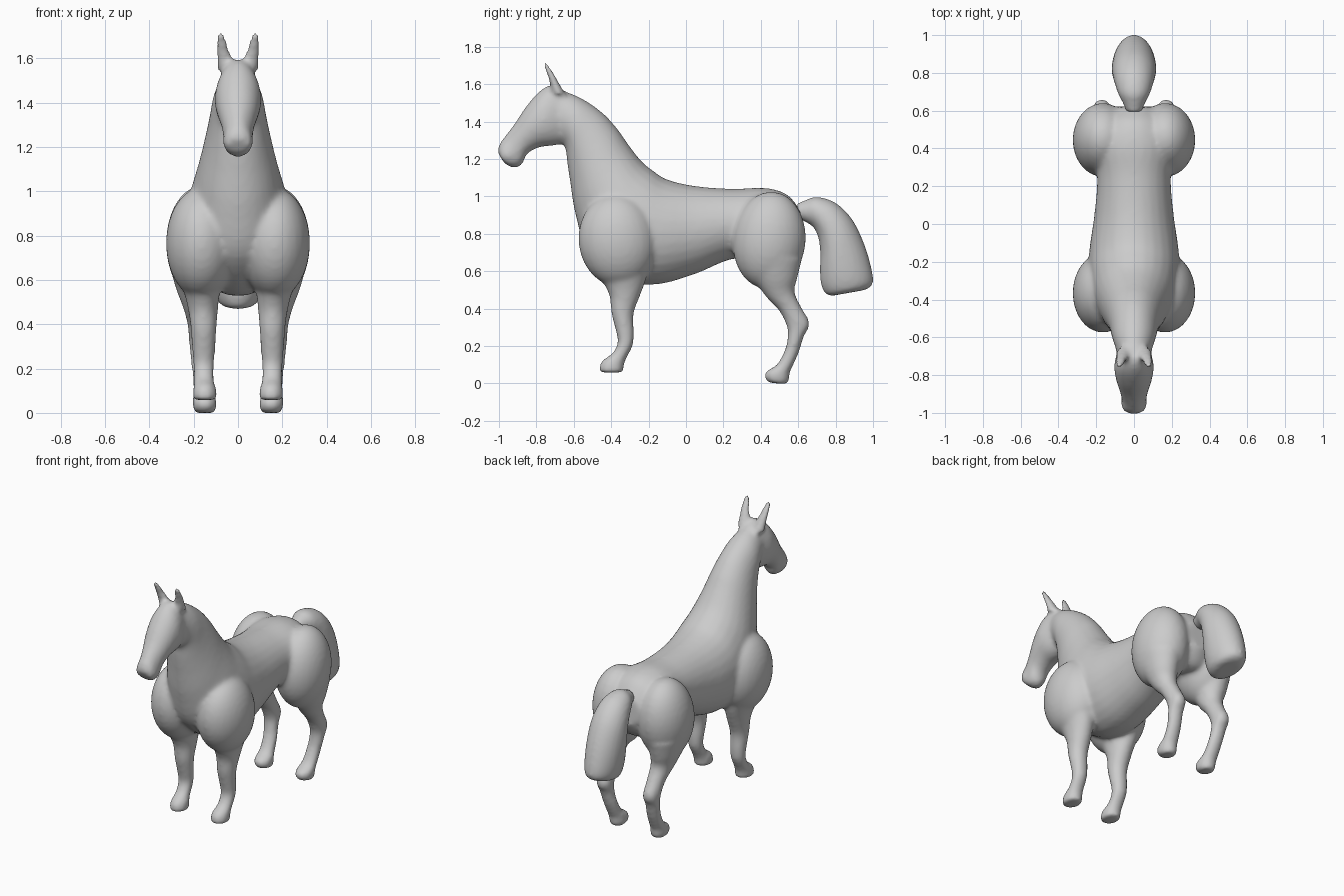
import bpy, bmesh, math
from mathutils import Matrix, Vector


def catmull(a, b, c, d, t):
    return [0.5 * (2 * q + (r - p) * t + (2 * p - 5 * q + 4 * r - s) * t * t
                   + (3 * q - p - 3 * r + s) * t ** 3) for p, q, r, s in zip(a, b, c, d)]


def loft(bm, rings, side=1, steps=5, n=28):
    """Tube through oval rings: (y1, z1, y2, z2, half width, x centre)."""
    dense = []
    for i in range(len(rings) - 1):
        a, d = rings[max(i - 1, 0)], rings[min(i + 2, len(rings) - 1)]
        dense += [catmull(a, rings[i], rings[i + 1], d, k / steps) for k in range(steps)]
    dense.append(rings[-1])
    loops = []
    for y1, z1, y2, z2, w, x in dense:
        loop = []
        for k in range(n):
            t = math.tau * k / n
            c, s = math.cos(t), math.sin(t)
            loop.append(bm.verts.new((side * (x + w * s), (y1 + y2) / 2 + (y1 - y2) / 2 * c,
                                      (z1 + z2) / 2 + (z1 - z2) / 2 * c)))
        loops.append(loop)
    for p, q in zip(loops, loops[1:]):
        for k in range(n):
            j = (k + 1) % n
            bm.faces.new((p[k], p[j], q[j], q[k]))
    bm.faces.new(loops[0])
    bm.faces.new(loops[-1])


def ball(bm, centre, radii, tilt=0):
    m = Matrix.Translation(centre) @ Matrix.Rotation(tilt, 4, 'X') @ Matrix.Diagonal((*radii, 1))
    bmesh.ops.create_uvsphere(bm, u_segments=28, v_segments=18, radius=1, matrix=m)


def finish(bm, name, voxel, smooth):
    bmesh.ops.recalc_face_normals(bm, faces=bm.faces)
    me = bpy.data.meshes.new(name)
    bm.to_mesh(me)
    bm.free()
    ob = bpy.data.objects.new(name, me)
    bpy.context.collection.objects.link(ob)
    r = ob.modifiers.new("fuse", 'REMESH')
    r.mode = 'VOXEL'
    r.voxel_size = voxel
    r.use_smooth_shade = True
    s = ob.modifiers.new("soften", 'SMOOTH')
    s.factor = 0.5
    s.iterations = smooth
    return ob


bm = bmesh.new()

# Trunk and neck, rump to poll
loft(bm, [(.615, .92, .625, .74, .09, 0), (.54, 1.01, .55, .64, .18, 0),
          (.42, 1.045, .42, .65, .22, 0), (.25, 1.04, .25, .665, .195, 0),
          (.05, 1.055, .05, .585, .21, 0), (-.10, 1.09, -.15, .53, .235, 0),
          (-.18, 1.14, -.33, .55, .24, 0), (-.24, 1.19, -.52, .70, .22, 0),
          (-.31, 1.28, -.59, .90, .18, 0), (-.37, 1.365, -.62, 1.08, .15, 0),
          (-.45, 1.45, -.635, 1.18, .13, 0), (-.56, 1.525, -.645, 1.26, .115, 0),
          (-.65, 1.56, -.68, 1.30, .095, 0), (-.70, 1.57, -.74, 1.32, .08, 0)])

# Head, poll to muzzle
loft(bm, [(-.64, 1.56, -.63, 1.34, .075, 0), (-.72, 1.595, -.65, 1.285, .09, 0),
          (-.785, 1.56, -.72, 1.27, .105, 0), (-.855, 1.48, -.79, 1.26, .095, 0),
          (-.915, 1.39, -.85, 1.225, .076, 0), (-.965, 1.325, -.88, 1.165, .066, 0),
          (-.997, 1.28, -.93, 1.155, .066, 0), (-1.007, 1.235, -.97, 1.175, .052, 0)])

for side in (1, -1):
    # Shoulder and haunch muscles
    ball(bm, (side * .165, -.365, .765), (.16, .21, .25), .12)
    ball(bm, (side * .165, .445, .765), (.16, .195, .26), -.1)
    # Ear
    loft(bm, [(-.72, 1.55, -.64, 1.54, .04, .052), (-.73, 1.61, -.675, 1.60, .033, .062),
              (-.745, 1.66, -.70, 1.645, .028, .072), (-.762, 1.70, -.728, 1.69, .021, .077),
              (-.757, 1.718, -.743, 1.714, .010, .078)], side)
    # Front leg
    loft(bm, [(-.52, .68, -.19, .66, .12, .18), (-.46, .57, -.215, .55, .085, .165),
              (-.41, .47, -.245, .47, .068, .158), (-.40, .38, -.28, .37, .058, .155),
              (-.378, .29, -.278, .27, .052, .155), (-.365, .22, -.285, .20, .047, .155),
              (-.395, .16, -.32, .13, .046, .153), (-.45, .12, -.333, .09, .053, .15),
              (-.465, .075, -.333, .068, .055, .15), (-.46, .058, -.34, .058, .050, .15)], side)
    # Hind leg
    loft(bm, [(.29, .68, .62, .66, .12, .19), (.36, .56, .595, .56, .09, .19),
              (.43, .46, .58, .49, .068, .18), (.50, .385, .615, .41, .055, .173),
              (.54, .30, .662, .32, .05, .17), (.543, .24, .63, .25, .047, .167),
              (.525, .17, .605, .17, .046, .16), (.485, .10, .575, .10, .048, .155),
              (.43, .065, .555, .055, .054, .152), (.418, .035, .553, .02, .054, .15),
              (.44, .003, .54, -.003, .045, .15)], side)

finish(bm, "horse_body", .013, 9)

# Tail
bm = bmesh.new()
loft(bm, [(.59, .96, .60, .88, .04, 0), (.64, .98, .645, .86, .06, 0),
          (.70, .997, .685, .83, .085, 0), (.80, .965, .71, .77, .105, 0),
          (.89, .875, .718, .69, .117, 0), (.955, .74, .716, .60, .117, 0),
          (.995, .60, .722, .53, .108, 0), (.998, .53, .745, .48, .09, 0),
          (.96, .50, .78, .468, .06, 0)])
finish(bm, "tail", .013, 5)
